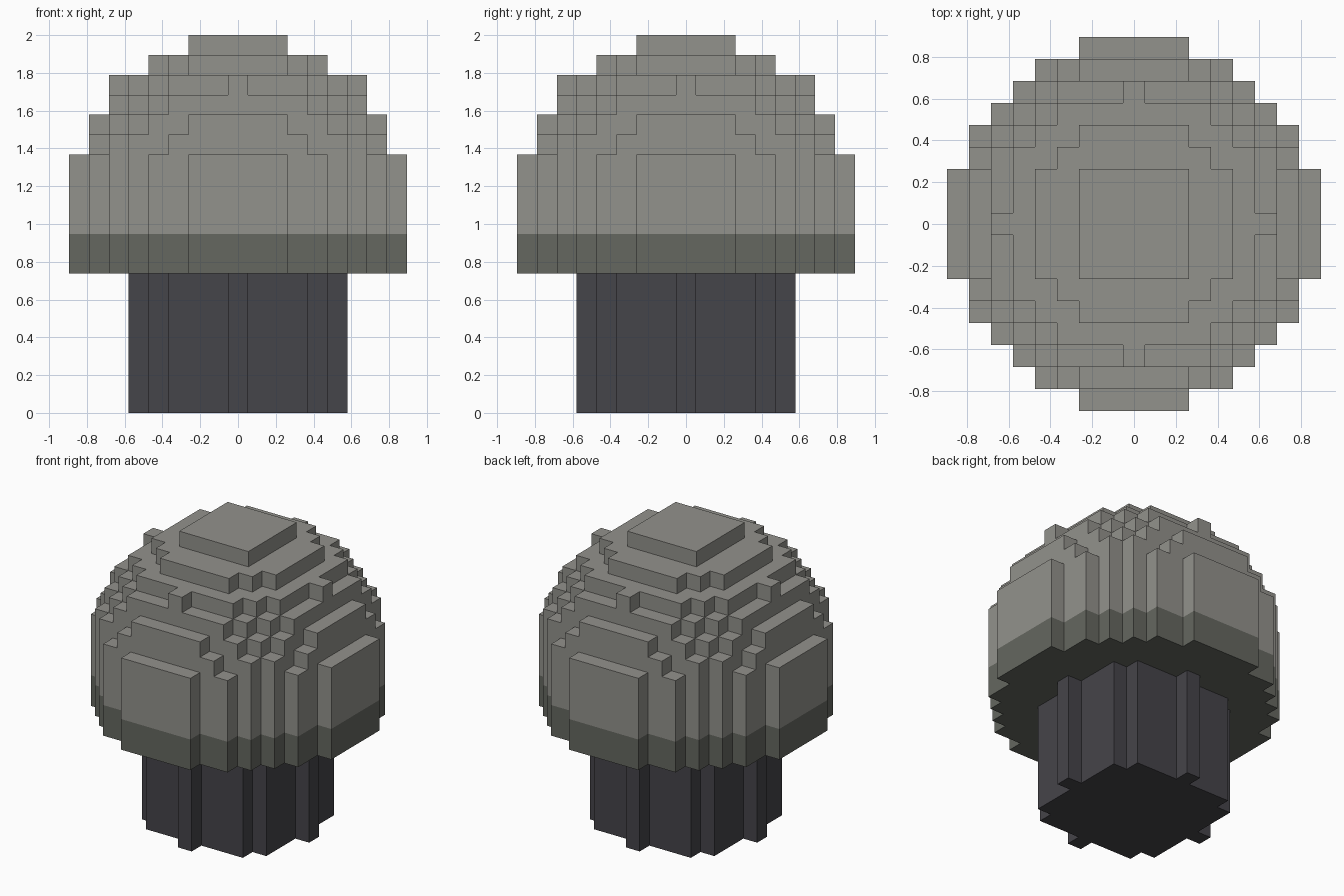
import bpy
import bmesh
from mathutils import Vector

CELL = 2 / 19          # the model is 19 cells tall
STEM_TOP = 7           # layers 0-6 are stem, the rest cap
BAND_TOP = 9           # layers 7-8 are the darker rim
CENTRE = 10            # layer holding the widest part of the dome

cube = bpy.data.objects.get("Cube")
if cube:
    bpy.data.objects.remove(cube, do_unlink=True)


def make_material(name, rgb):
    mat = bpy.data.materials.new(name)
    mat.use_nodes = True
    colour = (*rgb, 1)
    mat.diffuse_color = colour
    bsdf = mat.node_tree.nodes["Principled BSDF"]
    bsdf.inputs["Base Color"].default_value = colour
    bsdf.inputs["Roughness"].default_value = 0.9
    return mat


def disc(limit, layer):
    """Cells of one stepped round layer."""
    return {(x, y, layer) for x in range(-9, 10) for y in range(-9, 10)
            if x * x + y * y <= limit}


def build_blocks(name, cells, solid, materials, material_rule):
    """Skin a set of cells, leaving out faces that touch other solid cells."""
    bm = bmesh.new()
    for cell in sorted(cells):
        for axis in range(3):
            for sign in (-1, 1):
                normal = Vector((0, 0, 0))
                normal[axis] = sign
                if tuple(int(a + b) for a, b in zip(cell, normal)) in solid:
                    continue
                u, v = Vector((0, 0, 0)), Vector((0, 0, 0))
                u[(axis + 1) % 3] = 0.5
                v[(axis + 2) % 3] = 0.5 * sign
                mid = Vector(cell) + Vector((0, 0, 0.5)) + normal / 2
                corners = (mid - u - v, mid + u - v, mid + u + v, mid - u + v)
                face = bm.faces.new([bm.verts.new(c * CELL) for c in corners])
                face.material_index = material_rule(cell)
    bmesh.ops.remove_doubles(bm, verts=bm.verts, dist=CELL / 100)
    bm.normal_update()

    # Merge walls into whole panels and tiers into row strips
    def can_merge(edge):
        if len(edge.link_faces) != 2:
            return False
        along = edge.verts[0].co - edge.verts[1].co
        flat = all(abs(f.normal.z) > 0.5 for f in edge.link_faces)
        return not flat or abs(along.y) > abs(along.x)

    bmesh.ops.dissolve_limit(bm, angle_limit=0.01, verts=[],
                             edges=[e for e in bm.edges if can_merge(e)],
                             delimit={'MATERIAL'})
    mesh = bpy.data.meshes.new(name)
    bm.to_mesh(mesh)
    bm.free()
    for mat in materials:
        mesh.materials.append(mat)
    obj = bpy.data.objects.new(name, mesh)
    bpy.context.collection.objects.link(obj)
    return obj


cap_grey = make_material("cap grey", (0.29, 0.287, 0.262))
rim_grey = make_material("rim dark grey", (0.13, 0.136, 0.117))
stem_grey = make_material("stem charcoal", (0.06, 0.058, 0.067))

# Stem: square column with notched corners
stem = set()
for layer in range(STEM_TOP):
    stem |= disc(25, layer)

# Cap: straight-sided skirt below, stepped dome above
cap = set()
for layer in range(STEM_TOP, 19):
    rise = max(layer - CENTRE, 2)
    cap |= disc(8.5 ** 2 - rise ** 2, layer)

solid = stem | cap
build_blocks("stem", stem, solid, [stem_grey], lambda c: 0)
build_blocks("cap", cap, solid, [cap_grey, rim_grey],
             lambda c: 1 if c[2] < BAND_TOP else 0)
